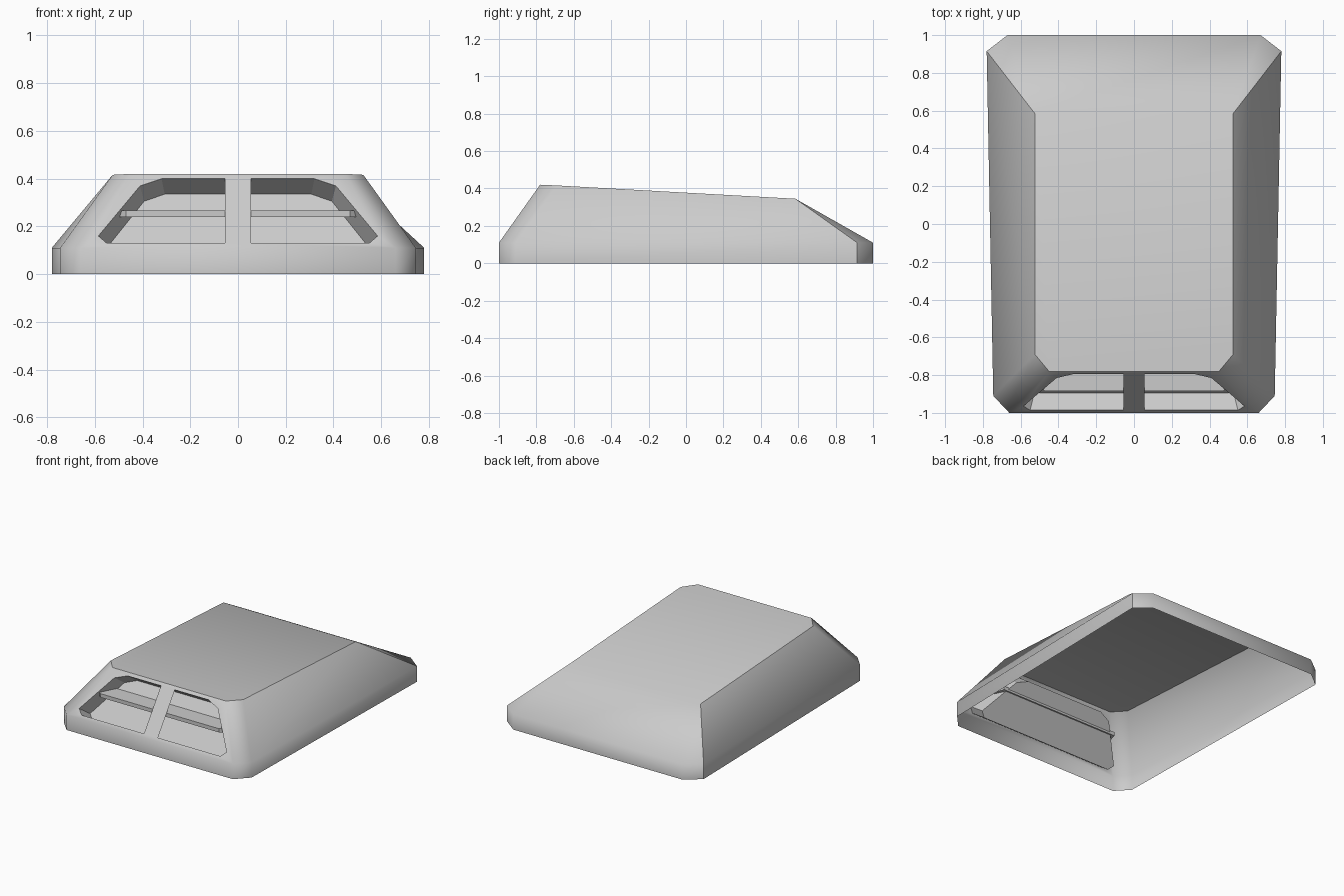
import bpy
import bmesh
from mathutils import Vector

if "Cube" in bpy.data.objects:
    bpy.data.objects.remove(bpy.data.objects["Cube"], do_unlink=True)

grey = bpy.data.materials.new("light_grey")
grey.use_nodes = True
colour = (0.6, 0.6, 0.6, 1)
grey.diffuse_color = colour
grey.node_tree.nodes["Principled BSDF"].inputs["Base Color"].default_value = colour


def finish(bm, name, smooth):
    """Turn a bmesh into a grey object."""
    mesh = bpy.data.meshes.new(name)
    for face in bm.faces:
        face.smooth = smooth
    bm.to_mesh(mesh)
    bm.free()
    mesh.materials.append(grey)
    ob = bpy.data.objects.new(name, mesh)
    bpy.context.collection.objects.link(ob)
    return ob


def mirrored(half):
    """Close a half outline by mirroring it in x."""
    return half + [(-p[0], *p[1:]) for p in reversed(half)]


def front_y(z):
    """Depth of the sloping front at a height."""
    return -1 + (z - 0.11) * 0.71


def add_loop(bm, points):
    verts = [bm.verts.new(p) for p in points]
    return verts, [bm.edges.new((a, b)) for a, b in zip(verts, verts[1:] + verts[:1])]


# Open shell: upright skirt, sloping sides and a gently falling roof
bm = bmesh.new()
foot = [(0.66, -1), (0.745, -0.91), (0.78, 0.915), (0.67, 1)]
base = [bm.verts.new(p) for p in mirrored([(x, y, 0) for x, y in foot])]
rim = [bm.verts.new(p) for p in mirrored([(x, y, 0.11) for x, y in foot])]
roof = [bm.verts.new(p) for p in mirrored(
    [(0.45, -0.78, 0.42), (0.525, -0.69, 0.416), (0.525, 0.585, 0.345)])]
for i in range(8):
    j = (i + 1) % 8
    bm.faces.new((base[i], base[j], rim[j], rim[i]))
to_roof = [0, 1, 2, 2, 3, 3, 4, 5]
for i in range(7):
    a, b = roof[to_roof[i]], roof[to_roof[i + 1]]
    corners = (rim[i], rim[i + 1], a) if a == b else (rim[i], rim[i + 1], b, a)
    bm.faces.new(corners)
bm.faces.new(roof)

# Front panel with two mirrored openings and a post between them
opening = [(0.055, 0.13), (0.55, 0.13), (0.585, 0.16),
           (0.41, 0.37), (0.32, 0.40), (0.055, 0.40)]
panel_edges = [bm.edges.get((rim[0], rim[7])), bm.edges.get((roof[0], roof[5])),
               bm.edges.get((rim[0], roof[0])), bm.edges.get((rim[7], roof[5]))]
for side in (1, -1):
    panel_edges += add_loop(bm, [(side * x, front_y(z), z) for x, z in opening])[1]
bmesh.ops.triangle_fill(bm, use_beauty=True, edges=panel_edges,
                        normal=Vector((0, -0.815, 0.579)))
bmesh.ops.recalc_face_normals(bm, faces=bm.faces)

# Crisp roof outline and rear corners, soft everywhere else
for i in (0, 1, 3, 4, 5):
    j = (i + 1) % 6
    bm.edges.get((roof[i], roof[j])).smooth = False
for r, t in ((2, 2), (5, 3)):
    bm.edges.get((rim[r], roof[t])).smooth = False
    bm.edges.get((rim[r], base[r])).smooth = False
if sum(f.normal.z * f.calc_area() for f in bm.faces) < 0:
    bmesh.ops.reverse_faces(bm, faces=bm.faces)
finish(bm, "vent_shell", True)

# Recessed duct behind the openings, closed by a back plate
bm = bmesh.new()
half = opening[1:5]
mouth, _ = add_loop(bm, mirrored([(x, front_y(z), z) for x, z in half]))
back, _ = add_loop(bm, mirrored(
    [(x * 0.96, front_y(z) + 0.091, z - 0.065) for x, z in half]))
for i in range(8):
    j = (i + 1) % 8
    bm.faces.new((mouth[j], mouth[i], back[i], back[j]))
bm.faces.new(back)
bmesh.ops.recalc_face_normals(bm, faces=bm.faces)
bmesh.ops.reverse_faces(bm, faces=bm.faces)
finish(bm, "duct_recess", False)

# Horizontal slat with tapered ends
bm = bmesh.new()
plan = mirrored([(0.47, -0.885), (0.5, -0.86), (0.47, -0.76)])
lower, _ = add_loop(bm, [(x, y, 0.24) for x, y in plan])
slat = bm.faces.new(lower)
top = bmesh.ops.extrude_face_region(bm, geom=[slat])["geom"]
bmesh.ops.translate(bm, vec=(0, 0, 0.027),
                    verts=[v for v in top if isinstance(v, bmesh.types.BMVert)])
bmesh.ops.recalc_face_normals(bm, faces=bm.faces)
finish(bm, "slat", False)
